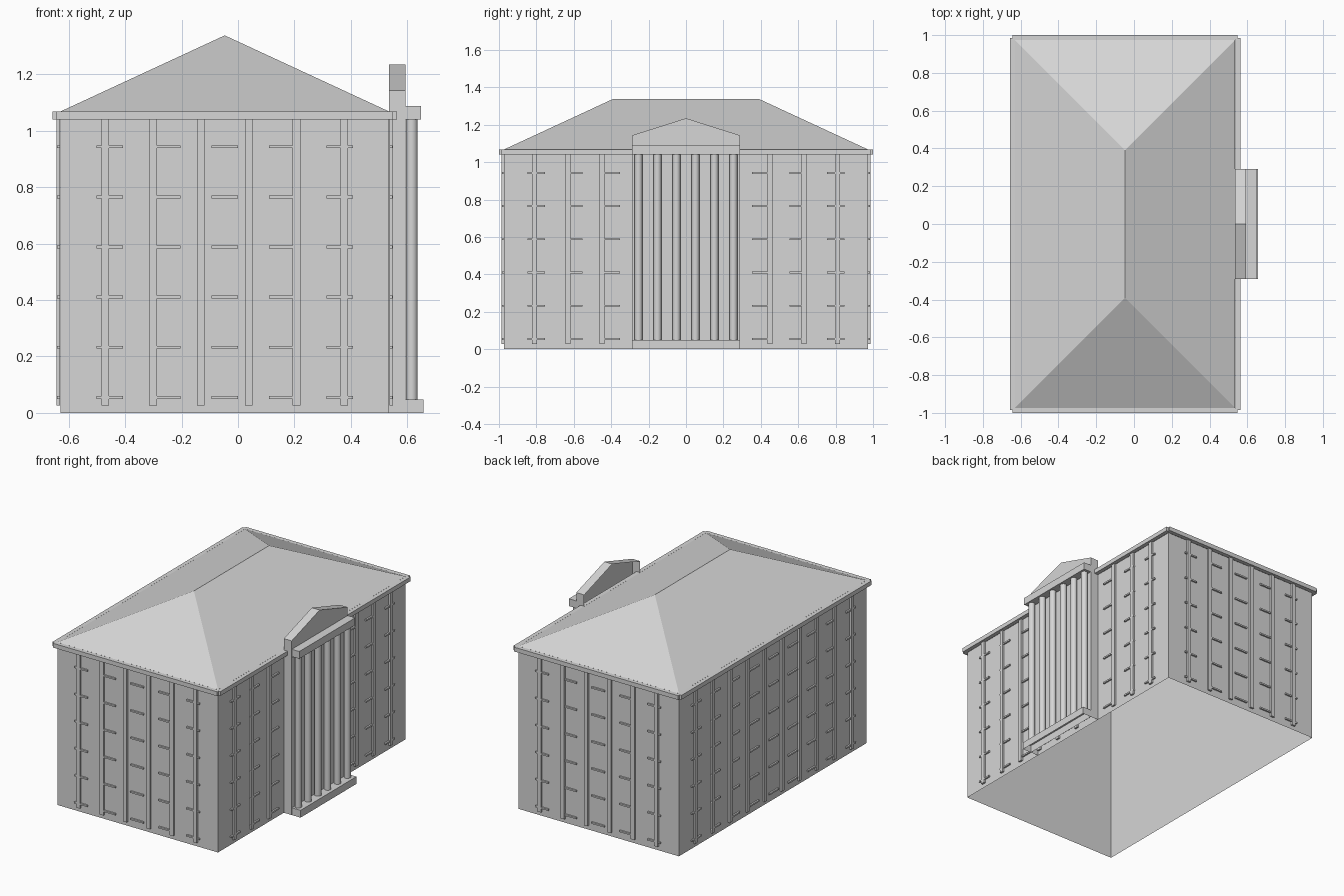
import bpy, bmesh
from mathutils import Vector

if "Cube" in bpy.data.objects:
    bpy.data.objects.remove(bpy.data.objects["Cube"], do_unlink=True)

stone = bpy.data.materials.new("light grey stone")
stone.use_nodes = True
colour = (0.67, 0.67, 0.67, 1)
stone.diffuse_color = colour
stone.node_tree.nodes["Principled BSDF"].inputs["Base Color"].default_value = colour

CX = -0.047               # centre of the main block
HX, HY = 0.583, 0.973     # half width and half depth of the walls
EAVE, EAVE_TOP = 1.04, 1.068
BAY_FRONT = 0.593
STEP_TOP = 0.048


def finish(name, bm):
    mesh = bpy.data.meshes.new(name)
    bm.to_mesh(mesh)
    bm.free()
    mesh.materials.append(stone)
    ob = bpy.data.objects.new(name, mesh)
    bpy.context.collection.objects.link(ob)
    return ob


def boxes(name, pairs, open_bottom=False, open_top=False):
    bm = bmesh.new()
    for lo, hi in pairs:
        lo, hi = Vector(lo), Vector(hi)
        for v in bmesh.ops.create_cube(bm, size=1)["verts"]:
            v.co = (lo + hi) / 2 + v.co * (hi - lo)
    bm.normal_update()
    gone = [f for f in bm.faces if (open_bottom and f.normal.z < -0.9)
            or (open_top and f.normal.z > 0.9)]
    bmesh.ops.delete(bm, geom=gone, context="FACES")
    return finish(name, bm)


# Main block, a shell open to the ground
boxes("walls", [((CX - HX, -HY, 0), (CX + HX, HY, EAVE))],
      open_bottom=True, open_top=True)

# Hipped roof
bm = bmesh.new()
base = [bm.verts.new((CX + sx * HX, sy * HY, EAVE_TOP))
        for sx, sy in ((-1, -1), (1, -1), (1, 1), (-1, 1))]
front, back = [bm.verts.new((CX, y, 1.338)) for y in (-0.39, 0.39)]
for face in ((base[0], base[1], front), (base[2], base[3], back),
             (base[1], base[2], back, front), (base[3], base[0], front, back)):
    bm.faces.new(face)
finish("hipped_roof", bm)


# Eave, flat pilasters and window sills on all four walls
def row(count, step):
    return [(i - (count - 1) / 2) * step for i in range(count)]


def wall_strip(side, along, half, z0, z1, depth):
    axis, sign = side
    wall = HX if axis == "x" else HY
    near, far = sorted((sign * (wall + 0.0005), sign * (wall + depth)))
    if axis == "x":
        return (CX + near, along - half, z0), (CX + far, along + half, z1)
    return (CX + along - half, near, z0), (CX + along + half, far, z1)


sides = {"front": ("y", -1), "back": ("y", 1), "left": ("x", 1), "right": ("x", -1)}
for name, side in sides.items():
    long_wall = side[0] == "x"
    posts = row(10, 0.18) if long_wall else row(6, 0.1695)
    sills = row(9, 0.2) if long_wall else row(5, 0.2035)
    half = (HY if long_wall else HX) + 0.013
    boxes(name + "_eave", [wall_strip(side, 0, half, EAVE, EAVE_TOP, 0.027)])
    boxes(name + "_pilasters", [wall_strip(side, a, 0.0135, 0.027, EAVE, 0.013)
                                for a in posts])
    boxes(name + "_sills", [wall_strip(side, a, 0.047, z - 0.005, z + 0.005, 0.011)
                            for a in sills
                            for z in [0.055 + 0.1776 * i for i in range(6)]])

# Projecting bay with a gabled top, open towards the wall and the ground
bm = bmesh.new()
profile = ((-0.29, 0), (0.29, 0), (0.29, 1.143), (0, 1.235), (-0.29, 1.143))
outer = [bm.verts.new((BAY_FRONT, y, z)) for y, z in profile]
inner = [bm.verts.new((CX + HX, y, z)) for y, z in profile]
bm.faces.new(outer)
for i in range(1, len(profile)):
    j = (i + 1) % len(profile)
    bm.faces.new((outer[j], outer[i], inner[i], inner[j]))
finish("gabled_bay", bm)

# Porch step, beam and round columns
boxes("porch_step", [((BAY_FRONT + 0.0005, -0.29, 0), (0.657, 0.29, STEP_TOP))],
      open_bottom=True)
boxes("porch_beam", [((BAY_FRONT + 0.0005, -0.29, EAVE), (0.648, 0.29, 1.088))])
bm = bmesh.new()
for y in row(6, 0.1016):
    ring = bmesh.ops.create_cone(bm, cap_ends=True, segments=24, radius1=0.021,
                                 radius2=0.021, depth=EAVE - STEP_TOP)["verts"]
    bmesh.ops.translate(bm, verts=ring, vec=(0.616, y, (EAVE + STEP_TOP) / 2))
columns = finish("porch_columns", bm)
bpy.ops.object.select_all(action="DESELECT")
columns.select_set(True)
bpy.context.view_layer.objects.active = columns
bpy.ops.object.shade_smooth_by_angle()
